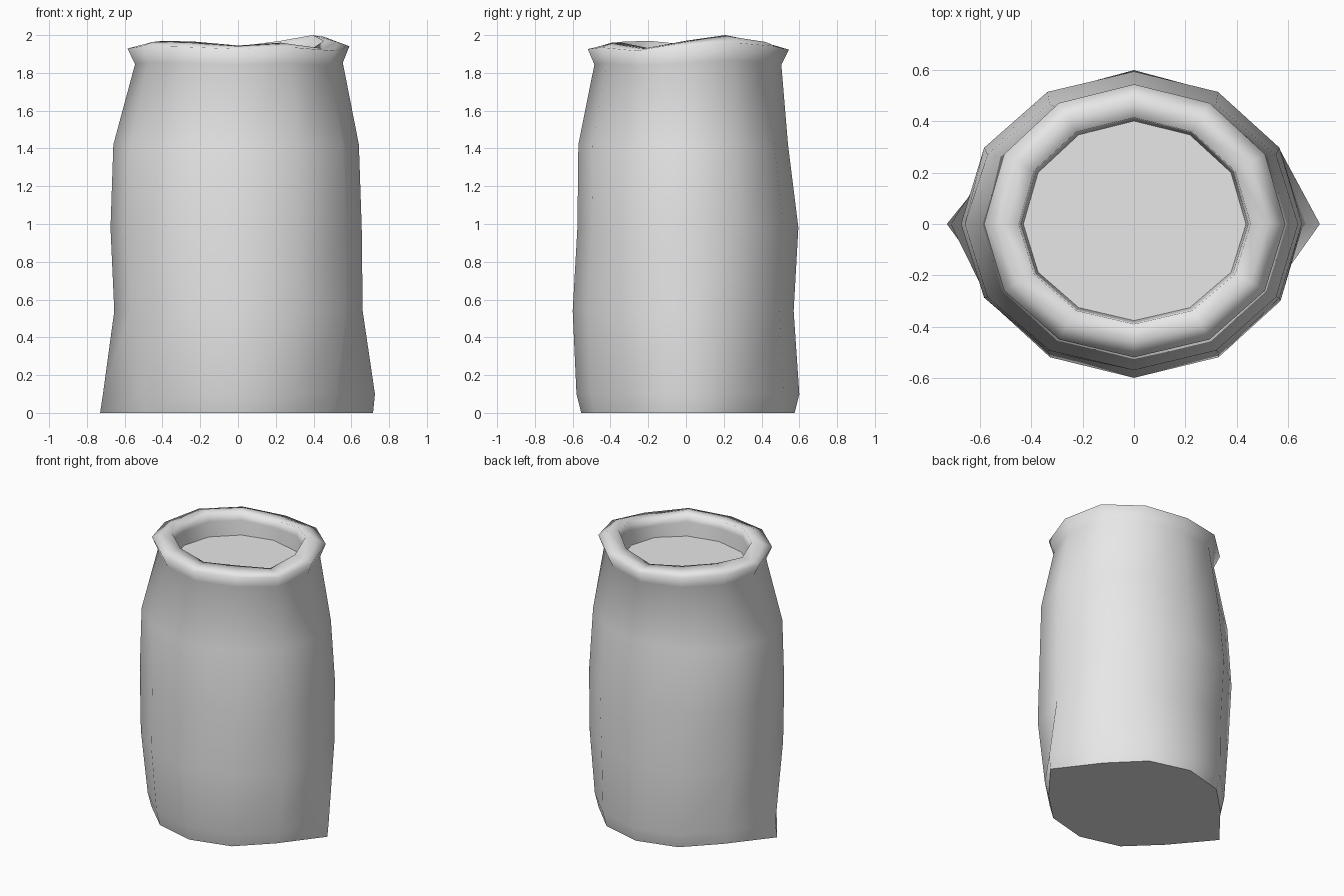
import bpy
import bmesh
from math import cos, sin, pi

SIDES = 12

old = bpy.data.objects.get("Cube")
if old:
    bpy.data.objects.remove(old, do_unlink=True)

cloth = bpy.data.materials.new("plain grey")
cloth.use_nodes = True
GREY = (0.8, 0.8, 0.8, 1)
cloth.diffuse_color = GREY
cloth.node_tree.nodes["Principled BSDF"].inputs["Base Color"].default_value = GREY

# Height offsets that make the rim wavy, one per side
WAVE = [.01, .04, .01, -.02, .005, .01, -.01, .01, .005, -.015, 0, -.03]

# Rings from the base up and over the rim:
# z, -x radius, +x radius, front radius, back radius, wave strength
RINGS = [
    (0.00, .73, .715, .555, .575, 0),
    (0.10, .715, .725, .58, .60, 0),
    (0.54, .655, .66, .60, .57, 0),
    (0.98, .675, .655, .575, .595, 0),
    (1.42, .66, .64, .57, .54, 0),
    (1.85, .545, .555, .485, .505, .4),
    (1.935, .585, .59, .52, .545, .6),
    (1.955, .52, .525, .455, .485, .9),
    (1.96, .45, .455, .39, .415, 1),
    (1.90, .44, .445, .385, .41, .6),
    (1.78, .43, .435, .375, .40, 0),
]


def ring_points(z, left, right, front, back, wave):
    """One oval ring; near the base only the two end corners stick out."""
    points = []
    for i in range(SIDES):
        c, s = cos(2 * pi * i / SIDES), sin(2 * pi * i / SIDES)
        rx = right if c > 0 else left
        if z < 0.2 and abs(c) < 0.99:
            rx = back
        ry = back if s > 0 else front
        points.append((c * rx, s * ry, z + wave * WAVE[i]))
    return points


def finish(name, bm):
    mesh = bpy.data.meshes.new(name)
    for face in bm.faces:
        face.smooth = True
    bm.to_mesh(mesh)
    bm.free()
    mesh.materials.append(cloth)
    obj = bpy.data.objects.new(name, mesh)
    bpy.context.collection.objects.link(obj)
    return obj


# Sack: skinned rings with a flat, crisp-edged base
bm = bmesh.new()
loops = [[bm.verts.new(p) for p in ring_points(*ring)] for ring in RINGS]
for low, high in zip(loops, loops[1:]):
    for i in range(SIDES):
        j = (i + 1) % SIDES
        bm.faces.new((low[i], low[j], high[j], high[i]))
base = bm.faces.new(loops[0][::-1])
for edge in base.edges:
    edge.smooth = False
finish("sack", bm)

# Contents: flat surface just inside the mouth
bm = bmesh.new()
bm.faces.new([bm.verts.new(p) for p in ring_points(1.80, .435, .44, .38, .405, 0)])
finish("sack_contents", bm)
